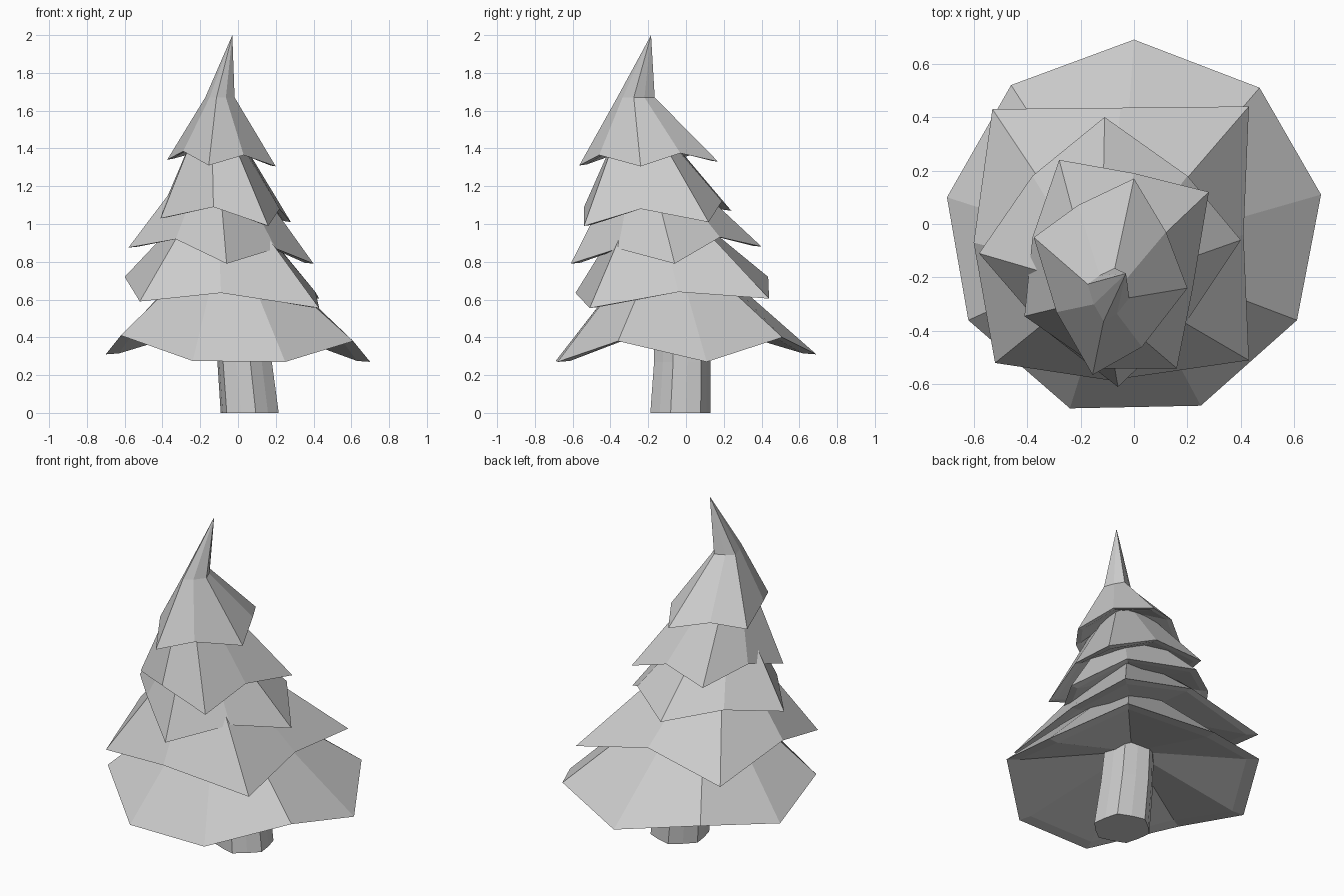
import bpy, math
from mathutils import Vector

if "Cube" in bpy.data.objects:
    bpy.data.objects.remove(bpy.data.objects["Cube"])


def make_object(name, rings, end_low=None, end_high=None):
    """Loft equal-length rings; close each end with a point or a flat face."""
    n = len(rings[0])
    verts = [v for r in rings for v in r]
    faces = [[k * n + i, k * n + (i + 1) % n, (k + 1) * n + (i + 1) % n, (k + 1) * n + i]
             for k in range(len(rings) - 1) for i in range(n)]
    last = (len(rings) - 1) * n
    if end_low:
        verts.append(end_low)
        faces += [[len(verts) - 1, (i + 1) % n, i] for i in range(n)]
    else:
        faces.append(list(range(n))[::-1])
    if end_high:
        verts.append(end_high)
        faces += [[len(verts) - 1, last + i, last + (i + 1) % n] for i in range(n)]
    else:
        faces.append([last + i for i in range(n)])
    mesh = bpy.data.meshes.new(name)
    mesh.from_pydata(verts, [], faces)
    mesh.update()
    obj = bpy.data.objects.new(name, mesh)
    bpy.context.collection.objects.link(obj)
    return obj


def tier(name, rim, neck_center, neck_scale, apex=None, rise=0.15):
    """Skirt of branches: jagged rim, thin lip, hollow underside, narrow neck."""
    rim = [Vector(p) for p in rim]
    mid = sum(rim, Vector()) / len(rim)
    neck = Vector(neck_center)
    upper = []
    for p in rim:
        d = (p - mid) * neck_scale
        upper.append(neck + Vector((d.x, d.y, 0)))
    lip = [Vector((mid.x + (p.x - mid.x) * 0.9, mid.y + (p.y - mid.y) * 0.9, p.z + 0.005))
           for p in rim]
    make_object(name, [lip, rim, upper], mid + Vector((0, 0, rise)), apex)


# Trunk: slightly fluted, leaning
trunk = []
for z, cx, cy, r in ((0, 0.062, -0.03, 0.162), (0.27, 0.035, -0.02, 0.152), (0.6, 0.0, -0.03, 0.14)):
    trunk.append([(cx + r * (1 if i % 2 else 0.9) * math.cos(math.tau * i / 12 + 0.2),
                   cy + r * (1 if i % 2 else 0.9) * math.sin(math.tau * i / 12 + 0.2), z)
                  for i in range(12)])
make_object("trunk", trunk)

# Branch tiers from the ground up, rims run counter-clockwise
tier("branch_tier_1", [
    (0.70, 0.11, 0.27), (0.47, 0.51, 0.40), (0, 0.69, 0.31), (-0.46, 0.52, 0.39),
    (-0.70, 0.10, 0.31), (-0.62, -0.36, 0.41), (-0.24, -0.69, 0.275),
    (0.25, -0.68, 0.27), (0.61, -0.36, 0.38)], (-0.04, -0.08, 0.80), 0.3, rise=0.17)

tier("branch_tier_2", [
    (0.41, -0.04, 0.64), (0.43, 0.44, 0.605), (-0.05, 0.435, 0.72), (-0.53, 0.43, 0.61),
    (-0.60, -0.07, 0.72), (-0.52, -0.52, 0.59), (-0.09, -0.585, 0.635),
    (0.43, -0.51, 0.555)], (-0.10, -0.15, 1.08), 0.3)

tier("branch_tier_3", [
    (0.40, -0.06, 0.79), (0.20, 0.18, 0.93), (-0.11, 0.40, 0.88), (-0.38, 0.18, 0.94),
    (-0.58, -0.11, 0.875), (-0.33, -0.40, 0.92), (-0.06, -0.61, 0.79),
    (0.20, -0.36, 0.87)], (-0.11, -0.20, 1.30), 0.3)

tier("branch_tier_4", [
    (0.22, -0.24, 1.08), (0.28, 0.12, 1.01), (0.0, 0.19, 1.12), (-0.28, 0.24, 1.07),
    (-0.38, -0.05, 1.13), (-0.41, -0.345, 1.03), (-0.13, -0.54, 1.09),
    (0.16, -0.54, 0.99)], (-0.12, -0.24, 1.50), 0.3)

# Top tier with its bent spire
tier("top_tier", [
    (0.20, -0.24, 1.305), (0.12, -0.03, 1.375), (0.0, 0.17, 1.33), (-0.21, 0.07, 1.38),
    (-0.375, -0.05, 1.34), (-0.29, -0.33, 1.385), (-0.155, -0.565, 1.31),
    (0.03, -0.46, 1.365)], (-0.095, -0.26, 1.67), 0.27, apex=Vector((-0.03, -0.185, 2.0)))
